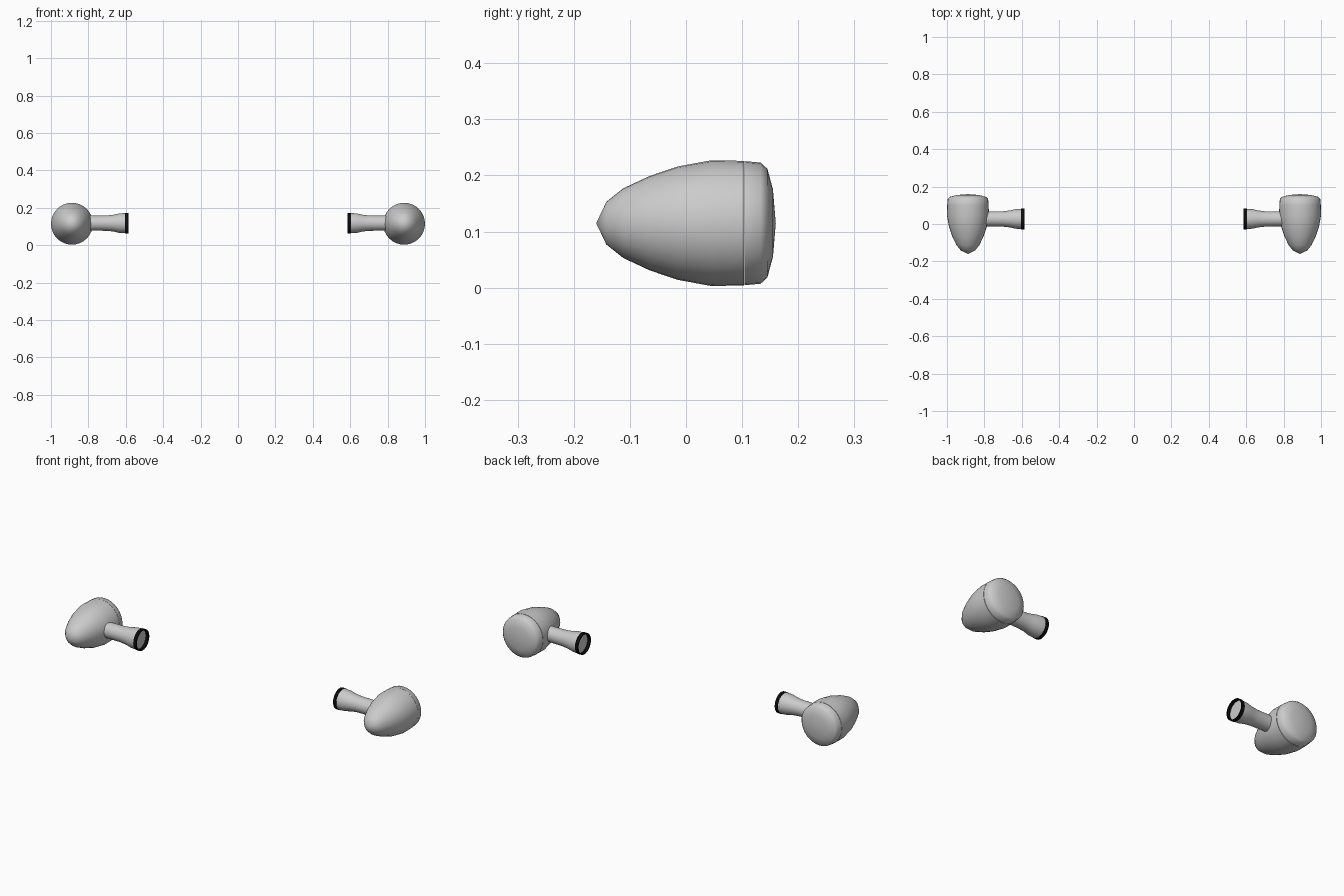
import bpy, bmesh, math
from mathutils import Vector

if "Cube" in bpy.data.objects:
    bpy.data.objects.remove(bpy.data.objects["Cube"])

def mat(name, c):
    m = bpy.data.materials.new(name)
    m.diffuse_color = (c[0], c[1], c[2], 1)
    m.use_nodes = True
    m.node_tree.nodes["Principled BSDF"].inputs["Base Color"].default_value = m.diffuse_color
    return m

grey = mat("light grey", (0.6, 0.6, 0.6))
black = mat("black rubber", (0.003, 0.003, 0.003))

def lathe(name, profile, axis, centre, material, n=32, angle=40):
    """Revolve (position, radius) points about the x or y axis."""
    bm = bmesh.new()
    rings = []
    for p, r in profile:
        ring = []
        for i in range(1 if r == 0 else n):
            a = 2 * math.pi * i / n
            u, w = r * math.cos(a), r * math.sin(a)
            v = (p, u, w) if axis == "x" else (u, p, w)
            ring.append(bm.verts.new(Vector(v) + Vector(centre)))
        rings.append(ring)
    for a, b in zip(rings, rings[1:]):
        for i in range(n):
            j = (i + 1) % n
            vs = [a[i % len(a)], a[j % len(a)], b[j % len(b)], b[i % len(b)]]
            bm.faces.new(list(dict.fromkeys(vs)))
    bmesh.ops.recalc_face_normals(bm, faces=bm.faces)
    me = bpy.data.meshes.new(name)
    bm.to_mesh(me)
    bm.free()
    ob = bpy.data.objects.new(name, me)
    bpy.context.collection.objects.link(ob)
    me.materials.append(material)
    bpy.ops.object.select_all(action="DESELECT")
    ob.select_set(True)
    bpy.context.view_layer.objects.active = ob
    bpy.ops.object.shade_smooth_by_angle(angle=math.radians(angle))
    return ob

# bullet housing, with a closed rear face behind the lens
housing = [(-0.16, 0), (-0.142, 0.038), (-0.112, 0.062), (-0.065, 0.084),
           (-0.015, 0.101), (0.045, 0.112), (0.103, 0.111), (0.103, 0)]
# rounded lens, set just behind a narrow seam
lens = [(0.1045, 0), (0.1045, 0.1105), (0.133, 0.108), (0.145, 0.097),
        (0.155, 0.060), (0.16, 0)]
# flared stalk, distances measured from the centre line of the model
stalk = [(0.83, 0.040), (0.76, 0.040), (0.70, 0.041), (0.665, 0.045),
         (0.635, 0.052), (0.602, 0.054), (0.602, 0)]
# collar ring at the open inner end
collar = [(0.603, 0.050), (0.603, 0.0555), (0.585, 0.0555), (0.585, 0.050), (0.603, 0.050)]

for side, s in (("left", -1), ("right", 1)):
    c = (s * 0.888, 0, 0.115)
    lathe(side + "_housing", housing, "y", c, grey)
    lathe(side + "_lens", lens, "y", c, grey)
    sc = (0, 0.027, 0.118)
    lathe(side + "_stalk", [(s * p, r) for p, r in stalk], "x", sc, grey)
    lathe(side + "_collar", [(s * p, r) for p, r in collar], "x", sc, black)
